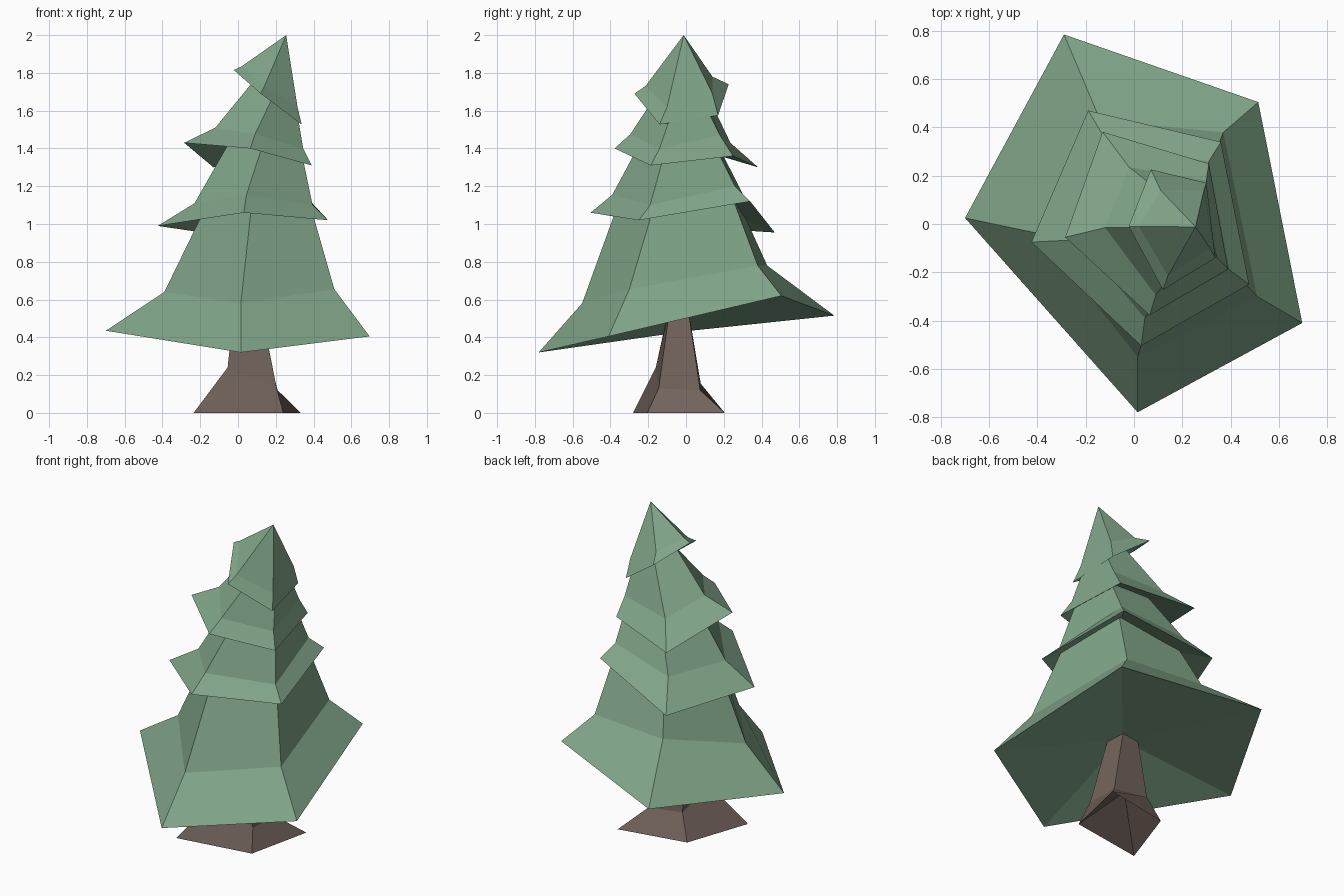
import bpy, bmesh

if "Cube" in bpy.data.objects:
    bpy.data.objects.remove(bpy.data.objects["Cube"])


def material(name, rgb):
    m = bpy.data.materials.new(name)
    m.diffuse_color = (*rgb, 1)
    m.use_nodes = True
    m.node_tree.nodes["Principled BSDF"].inputs["Base Color"].default_value = m.diffuse_color
    return m


def loft(name, rings, mat, hollow, tip=None):
    """Skin stacked rings with flat faces; the underside is dented up to the point 'hollow'."""
    bm = bmesh.new()
    loops = [[bm.verts.new(p) for p in ring] for ring in rings]
    n = len(loops[0])
    pairs = [(i, (i + 1) % n) for i in range(n)]
    for lo, hi in zip(loops, loops[1:]):
        for i, j in pairs:
            bm.faces.new((lo[i], lo[j], hi[j], hi[i]))
    h = bm.verts.new(hollow)
    for i, j in pairs:
        bm.faces.new((loops[0][j], loops[0][i], h))
    if tip:
        t = bm.verts.new(tip)
        for i, j in pairs:
            bm.faces.new((loops[-1][i], loops[-1][j], t))
    else:
        bm.faces.new(loops[-1])
    me = bpy.data.meshes.new(name)
    bm.to_mesh(me)
    bm.free()
    me.materials.append(mat)
    ob = bpy.data.objects.new(name, me)
    bpy.context.collection.objects.link(ob)


def shrink(ring, s):
    """Pull a ring in towards the leaning core of the tree."""
    return [(0.3 + (x - 0.3) * s, -0.02 + (y + 0.02) * s, z) for x, y, z in ring]


green = material("needle green", (0.22, 0.38, 0.25))
brown = material("bark brown", (0.165, 0.122, 0.103))

# Trunk: four sides with a flared foot
loft("trunk", [
    [(-.235, -.28, 0), (.24, -.205, 0), (.332, .205, 0), (-.095, .124, 0)],
    [(-.055, -.16, .24), (.205, -.145, .13), (.21, .075, .12), (-.03, .078, .155)],
    [(-.02, -.09, .56), (.12, -.085, .56), (.09, .01, .56), (-.02, .01, .56)],
], brown, hollow=(.03, -.05, .22))

# Branch tiers: five corners each, drooping rim and the bend above it
rims = [
    [(.015, -.78, .32), (.697, -.41, .405), (.515, .505, .62), (-.29, .785, .515), (-.70, .025, .435)],
    [(.03, -.505, 1.06), (.477, -.25, 1.02), (.36, .34, 1.12), (-.19, .47, .955), (-.425, -.075, .99)],
    [(.065, -.378, 1.40), (.39, -.187, 1.31), (.31, .25, 1.36), (-.13, .382, 1.30), (-.285, -.055, 1.43)],
    [(.12, -.273, 1.69), (.337, -.14, 1.527), (.30, .17, 1.575), (.07, .226, 1.74), (-.022, -.01, 1.815)],
]
bends = [
    [(.015, -.55, .58), (.51, -.30, .655), (.37, .38, .78), (-.14, .43, .78), (-.39, -.04, .64)],
    [(.045, -.39, 1.155), (.395, -.19, 1.10), (.31, .26, 1.20), (-.10, .32, 1.12), (-.23, -.065, 1.11)],
    [(.09, -.295, 1.475), (.345, -.14, 1.40), (.30, .18, 1.47), (-.02, .235, 1.43), (-.12, -.015, 1.51)],
    [(.14, -.215, 1.73), (.315, -.10, 1.62), (.29, .14, 1.69), (.11, .14, 1.78), (.02, -.01, 1.835)],
]
hollows = [(.05, -.04, .55), (.12, -.03, 1.17), (.17, -.02, 1.48), (.2, -.02, 1.74)]
names = ["bottom_tier", "lower_middle_tier", "upper_middle_tier"]
for i, (name, s) in enumerate(zip(names, (.87, .72, .55))):
    loft(name, [rims[i], bends[i], shrink(bends[i + 1], s)], green, hollows[i])

# Pointed top tier
loft("top_tier", [rims[3], bends[3]], green, hollows[3], tip=(.255, -.012, 2.0))
